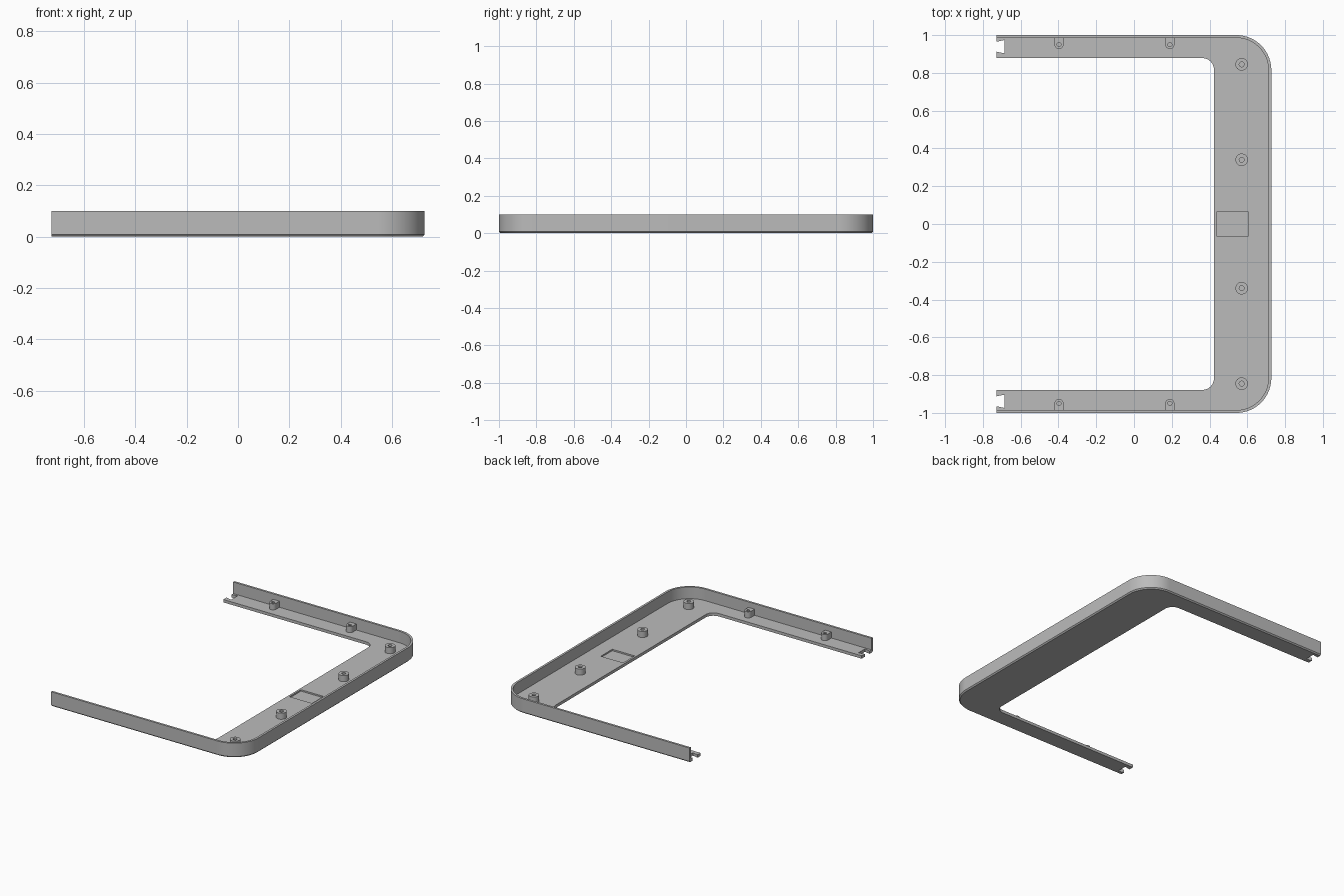
import bpy, bmesh, math

if "Cube" in bpy.data.objects:
    bpy.data.objects.remove(bpy.data.objects["Cube"])

XL, XR = -0.727, 0.727       # open end and closed side of the frame
H, T, P, C = 0.10, 0.015, 0.02, 0.008   # wall height, wall thickness, plate thickness, chamfer

grey = bpy.data.materials.new("grey plastic")
grey.diffuse_color = (0.5, 0.5, 0.5, 1)
grey.use_nodes = True
grey.node_tree.nodes["Principled BSDF"].inputs["Base Color"].default_value = grey.diffuse_color


def finish(name, bm):
    bmesh.ops.recalc_face_normals(bm, faces=bm.faces[:])
    mesh = bpy.data.meshes.new(name)
    bm.to_mesh(mesh)
    bm.free()
    mesh.materials.append(grey)
    ob = bpy.data.objects.new(name, mesh)
    bpy.context.collection.objects.link(ob)
    return ob


def activate(ob):
    bpy.ops.object.select_all(action='DESELECT')
    ob.select_set(True)
    bpy.context.view_layer.objects.active = ob


def smooth(ob):
    activate(ob)
    bpy.ops.object.shade_smooth_by_angle(angle=math.radians(30))


def arc(cx, cy, r, a0, a1, n):
    return [(cx + r * math.cos(math.radians(a0 + (a1 - a0) * i / n)),
             cy + r * math.sin(math.radians(a0 + (a1 - a0) * i / n))) for i in range(n + 1)]


def outer_path(d):
    """Outer rim, inset by d, from the back arm end round to the front arm end."""
    half = [(XL, 1 - d)] + arc(XR - 0.185, 0.815, 0.185 - d, 90, 0, 24)
    return half + [(x, -y) for x, y in reversed(half)]


# Frame: U-shaped plate with rim wall, chamfered foot and dovetail notches
bm = bmesh.new()
section = [(C, 0), (0, C), (0, H), (T, H), (T, P)]
rows = [[bm.verts.new((x, y, z)) for x, y in outer_path(d)] for d, z in section]
for a, b in zip(rows, rows[1:]):
    for i in range(len(a) - 1):
        bm.faces.new((a[i], a[i + 1], b[i + 1], b[i]))
half = [(XL, -0.965), (XL + 0.042, -0.974), (XL + 0.042, -0.903), (XL, -0.912), (XL, -0.878)]
half += arc(0.363, -0.818, 0.06, -90, 0, 10)
inner = half + [(x, -y) for x, y in reversed(half)]
low = [bm.verts.new((x, y, 0)) for x, y in inner]
top = [bm.verts.new((x, y, P)) for x, y in inner]
for i in range(len(inner) - 1):
    bm.faces.new((low[i], low[i + 1], top[i + 1], top[i]))
bm.faces.new(rows[0] + low)
bm.faces.new(rows[-1] + top)
for e, k in ((0, -1), (-1, 0)):
    bm.faces.new([r[e] for r in rows] + [top[k], low[k]])
frame = finish("frame", bm)

# Shallow rectangular recess in the middle of the plate
bm = bmesh.new()
bmesh.ops.create_cube(bm, size=1)
for v in bm.verts:
    v.co = (0.522 + v.co.x * 0.17, v.co.y * 0.125, P + v.co.z * 0.02)
cutter = finish("recess_cutter", bm)
activate(frame)
mod = frame.modifiers.new("recess", 'BOOLEAN')
mod.operation, mod.solver, mod.object = 'DIFFERENCE', 'EXACT', cutter
bpy.ops.object.modifier_apply(modifier=mod.name)
bpy.data.objects.remove(cutter)
smooth(frame)


def boss(name, outline, hole, z1):
    """Hollow post between an outline and a hole with equal point counts."""
    bm = bmesh.new()
    z0 = P - 0.002
    loops = [[bm.verts.new((x, y, z)) for x, y in pts]
             for pts, z in ((outline, z0), (outline, z1), (hole, z1), (hole, z0))]
    n = len(outline)
    for a, b in zip(loops, loops[1:] + loops[:1]):
        for i in range(n):
            j = (i + 1) % n
            bm.faces.new((a[i], a[j], b[j], b[i]))
    smooth(finish(name, bm))


# Round screw posts along the closed side
for i, y in enumerate((-0.845, -0.34, 0.34, 0.845)):
    boss(f"screw_post_{i + 1}", arc(0.57, y, 0.033, 0, 360, 32)[:-1],
         arc(0.57, y, 0.013, 0, 360, 32)[:-1], 0.062)

# Rounded posts joined to the arm walls
for side, s in (("back", 1), ("front", -1)):
    for i, x in enumerate((-0.397, 0.19)):
        y, r = 0.95, 0.024
        out = arc(x, y, r, 180, 360, 16) + [(x + r, 0.987), (x - r, 0.987)]
        hole = arc(x, y, 0.011, 180, 360, 16)
        hole += [(x + 0.008, y + 0.008), (x - 0.008, y + 0.008)]
        boss(f"{side}_wall_post_{i + 1}", [(a, s * b) for a, b in out],
             [(a, s * b) for a, b in hole], 0.062)
